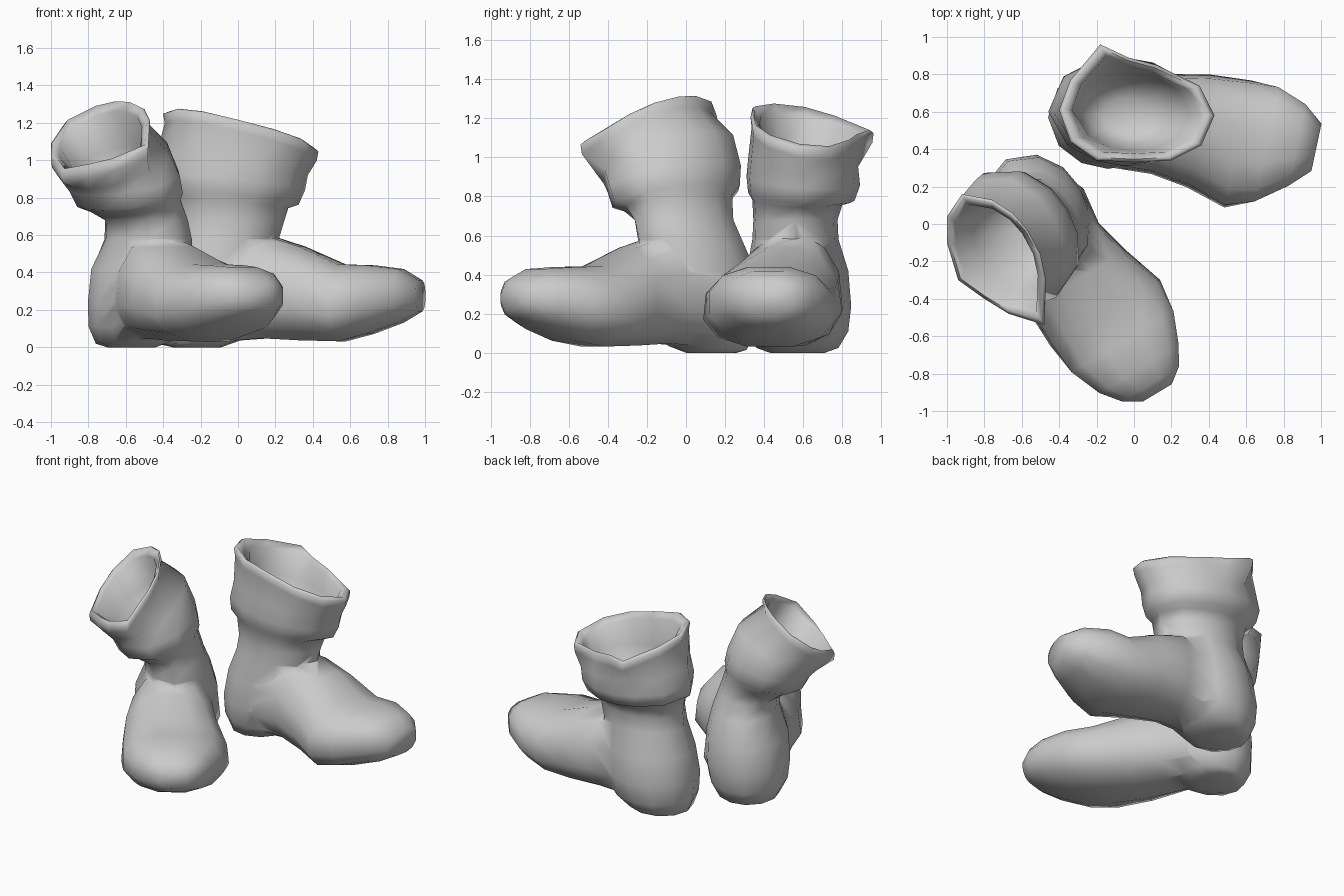
import bpy, bmesh
from math import cos, sin, pi, radians, copysign
from mathutils import Vector

N = 12


def loft(name, rings):
    """Skin a list of closed point rings and cap both ends."""
    bm = bmesh.new()
    loops = [[bm.verts.new(p) for p in r] for r in rings]
    for a, b in zip(loops, loops[1:]):
        for i in range(N):
            j = (i + 1) % N
            bm.faces.new((a[i], a[j], b[j], b[i]))
    bm.faces.new(loops[0][::-1])
    bm.faces.new(loops[-1])
    bmesh.ops.recalc_face_normals(bm, faces=bm.faces)
    me = bpy.data.meshes.new(name)
    bm.to_mesh(me)
    bm.free()
    ob = bpy.data.objects.new(name, me)
    bpy.context.collection.objects.link(ob)
    return ob


def oval(cx, cy, z, a, b, yaw, sx=0, sy=0):
    """Oval ring with its long axis along yaw, lying in a sloped plane."""
    pts = []
    for i in range(N):
        t = 2 * pi * i / N - yaw
        r = 1 / ((cos(t) / a) ** 2 + (sin(t) / b) ** 2) ** 0.5
        x, y = r * cos(t + yaw), r * sin(t + yaw)
        pts.append(Vector((cx + x, cy + y, z + sx * x + sy * y)))
    return pts


def tilted(outline, z, sx, sy, scale=1.0):
    """Scaled copy of the rim outline lying in a sloped plane."""
    cx = sum(p[0] for p in outline) / N
    cy = sum(p[1] for p in outline) / N
    return [Vector((cx + (x - cx) * scale, cy + (y - cy) * scale,
                    z + (sx * (x - cx) + sy * (y - cy)) * scale)) for x, y in outline]


def section(heel, yaw, s, lat, hw, zb, zt):
    """Upright cross-section of the foot: a rounded box, narrower on top at the instep."""
    d, n = Vector((cos(yaw), sin(yaw), 0)), Vector((-sin(yaw), cos(yaw), 0))
    c = Vector((heel[0], heel[1], (zb + zt) / 2)) + d * s + n * lat
    taper = min(0.22, max(0.0, 1.1 - s))
    pts = []
    for i in range(N):
        t = 2 * pi * (i + 0.5) / N
        u = copysign(abs(cos(t)) ** 0.8, cos(t))
        v = copysign(abs(sin(t)) ** 0.85, sin(t))
        w = hw * u * 1.02 * (1 - taper * max(v, 0))
        pts.append(c + n * w + Vector((0, 0, (zt - zb) / 2 * v * 1.02)))
    return pts


def boot(name, yaw_leg, shaft, rim, rim_plane, inner, heel, yaw_foot, foot):
    # shaft, turned cuff and hollow opening in one skin
    z, sx, sy = rim_plane
    rings = [oval(*r[:5], yaw_leg, *r[5:]) for r in shaft]
    rings += [tilted(rim, z - dz, sx, sy, k) for dz, k in
              ((0.06, 0.98), (0.01, 1.0), (-0.005, 0.94), (0.03, 0.83))]
    rings += [oval(*r[:5], yaw_leg, *r[5:]) for r in inner]
    ob = loft(name, rings)
    # foot joined to the shaft
    toe = loft(name + "_foot", [section(heel, yaw_foot, *f) for f in foot])
    m = ob.modifiers.new("join", 'BOOLEAN')
    m.operation, m.solver, m.object = 'UNION', 'EXACT', toe
    bpy.context.view_layer.objects.active = ob
    bpy.ops.object.select_all(action='DESELECT')
    ob.select_set(True)
    bpy.ops.object.modifier_apply(modifier="join")
    bpy.data.objects.remove(toe)
    bpy.ops.object.shade_smooth_by_angle(angle=radians(85))


# back boot, toe pointing right
boot("back_boot", radians(-5),
     [(-0.22, 0.57, 0.00, 0.13, 0.14), (-0.20, 0.57, 0.025, 0.21, 0.21, 0.05),
      (-0.16, 0.57, 0.11, 0.29, 0.26), (-0.14, 0.57, 0.24, 0.32, 0.275),
      (-0.12, 0.57, 0.42, 0.31, 0.26),
      (-0.08, 0.56, 0.58, 0.30, 0.22), (-0.06, 0.56, 0.68, 0.31, 0.215),
      (-0.06, 0.57, 0.77, 0.33, 0.23, -0.08, -0.05),
      (-0.06, 0.59, 0.80, 0.385, 0.272, -0.1, -0.08),
      (-0.05, 0.60, 0.88, 0.41, 0.29, -0.1, -0.08),
      (-0.03, 0.60, 0.98, 0.405, 0.28, -0.15, -0.1)],
     [(0.43, 0.58), (0.35, 0.74), (0.12, 0.85), (-0.03, 0.89), (-0.18, 0.96),
      (-0.34, 0.77), (-0.40, 0.61), (-0.34, 0.44), (-0.20, 0.34), (0.0, 0.33),
      (0.20, 0.34), (0.36, 0.42)],
     (1.16, -0.25, -0.2),
     [(-0.01, 0.60, 0.98, 0.31, 0.21, -0.15, -0.1), (-0.03, 0.59, 0.83, 0.24, 0.16),
      (-0.04, 0.58, 0.77, 0.13, 0.09)],
     (-0.40, 0.60), radians(-12),
     [(0.20, 0.0, 0.17, 0.06, 0.45), (0.35, 0.01, 0.245, 0.03, 0.58),
      (0.55, 0.05, 0.275, 0.045, 0.605), (0.75, 0.055, 0.31, 0.035, 0.54),
      (0.97, 0.03, 0.35, 0.03, 0.445), (1.12, 0.06, 0.315, 0.07, 0.44),
      (1.28, 0.09, 0.225, 0.13, 0.42), (1.385, 0.10, 0.13, 0.19, 0.36)])

# front boot, toe pointing forward, cuff leaning outward
boot("front_boot", radians(-59),
     [(-0.57, 0.13, 0.00, 0.13, 0.13), (-0.56, 0.11, 0.025, 0.20, 0.20, 0.03, -0.05),
      (-0.54, 0.08, 0.11, 0.29, 0.25), (-0.52, 0.06, 0.24, 0.33, 0.27),
      (-0.51, 0.05, 0.42, 0.33, 0.26),
      (-0.48, 0.02, 0.58, 0.30, 0.21), (-0.49, -0.01, 0.68, 0.29, 0.195),
      (-0.55, -0.04, 0.765, 0.31, 0.22, 0.18, 0.15),
      (-0.58, -0.05, 0.80, 0.365, 0.26, 0.18, 0.18),
      (-0.61, -0.06, 0.89, 0.385, 0.27, 0.2, 0.2),
      (-0.66, -0.09, 0.99, 0.375, 0.26, 0.38, 0.38)],
     [(-0.50, -0.16), (-0.57, -0.03), (-0.65, 0.06), (-0.76, 0.13), (-0.92, 0.16),
      (-1.0, 0.04), (-1.0, -0.10), (-0.94, -0.30), (-0.80, -0.40), (-0.67, -0.48),
      (-0.48, -0.54), (-0.47, -0.30)],
     (1.145, 0.60, 0.58),
     [(-0.65, -0.10, 0.98, 0.28, 0.19, 0.35, 0.35), (-0.58, -0.05, 0.83, 0.22, 0.15, 0.1, 0.1),
      (-0.54, -0.03, 0.77, 0.12, 0.08)],
     (-0.65, 0.37), radians(-59),
     [(0.20, 0.0, 0.17, 0.06, 0.45), (0.35, -0.01, 0.245, 0.03, 0.56),
      (0.55, -0.06, 0.27, 0.045, 0.60), (0.75, -0.05, 0.31, 0.035, 0.54),
      (0.98, -0.01, 0.345, 0.03, 0.445), (1.16, -0.01, 0.32, 0.06, 0.44),
      (1.33, -0.01, 0.25, 0.12, 0.43), (1.43, 0.0, 0.18, 0.17, 0.39),
      (1.49, 0.01, 0.09, 0.22, 0.34)])
